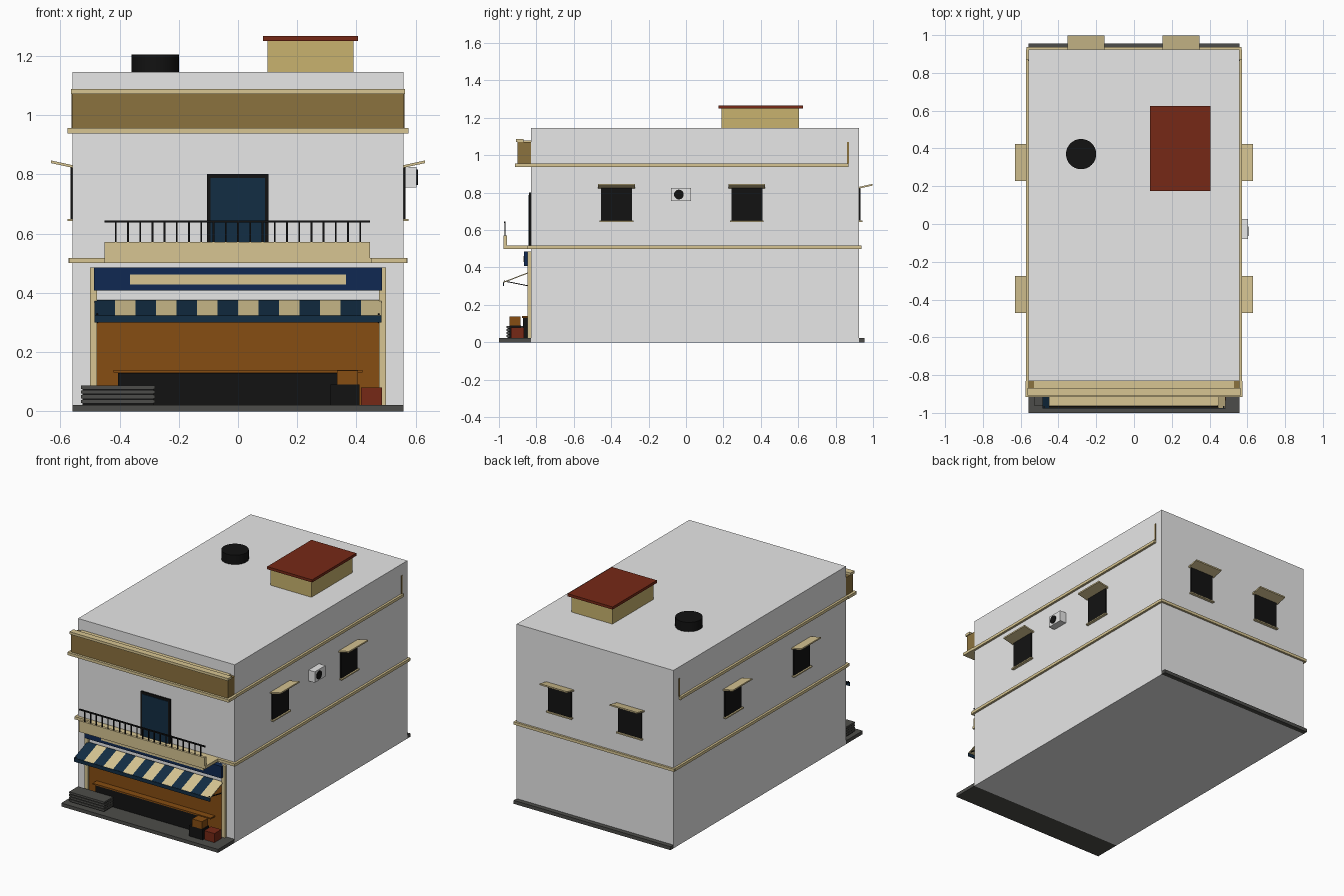
import bpy, math
from mathutils import Vector

if "Cube" in bpy.data.objects:
    bpy.data.objects.remove(bpy.data.objects["Cube"])


def material(name, r, g, b):
    m = bpy.data.materials.new(name)
    m.use_nodes = True
    m.diffuse_color = (r, g, b, 1)
    bsdf = next(n for n in m.node_tree.nodes if n.type == 'BSDF_PRINCIPLED')
    bsdf.inputs["Base Color"].default_value = (r, g, b, 1)
    return m


WALL = material("wall_grey", .8, .8, .8)
CREAM = material("cream_trim", .68, .56, .29)
BROWN = material("parapet_brown", .26, .168, .049)
TAN = material("rooftop_tan", .58, .45, .157)
ORANGE = material("shop_orange", .24, .074, .006)
NAVY = material("sign_navy", .005, .022, .085)
BLUE = material("awning_blue", .006, .026, .057)
RED = material("roof_red", .183, .022, .008)
BLACK = material("black", .006, .006, .006)
STONE = material("pavement_grey", .073, .073, .067)

FACES = [(0, 1, 3, 2), (4, 6, 7, 5), (0, 4, 5, 1), (2, 3, 7, 6), (0, 2, 6, 4), (1, 5, 7, 3)]


def mesh(name, verts, faces, mat):
    me = bpy.data.meshes.new(name)
    me.from_pydata(verts, [], faces)
    me.materials.append(mat)
    ob = bpy.data.objects.new(name, me)
    bpy.context.collection.objects.link(ob)
    return ob


def box(name, mat, x, y, z):
    """Box spanning the three given (low, high) ranges."""
    return mesh(name, [(a, b, c) for a in x for b in y for c in z], FACES, mat)


def slant(name, mat, x, start, end, t):
    """Plate spanning x whose side runs from start to end in (y, z)."""
    verts = [(a, p[0], p[1] + d) for a in x for p in (start, end) for d in (0, t)]
    return mesh(name, verts, FACES, mat)


def cylinder(name, mat, loc, radius, depth, rot=(0, 0, 0)):
    bpy.ops.mesh.primitive_cylinder_add(vertices=32, radius=radius, depth=depth,
                                        location=loc, rotation=rot)
    ob = bpy.context.object
    ob.name = name
    ob.data.materials.append(mat)
    bpy.ops.object.shade_smooth_by_angle()


# Main block and pavement
W, FRONT, BACK, TOP = .558, -.83, .925, 1.145
box("building", WALL, (-W, W), (FRONT, BACK), (0, TOP))
box("front_pavement", STONE, (-W, W), (-1, FRONT), (0, .022))
box("back_kerb", STONE, (-W, W), (BACK, .955), (0, .022))

# Parapet and cornices
box("parapet", BROWN, (-W, W), (-.9, FRONT), (.955, 1.072))
box("parapet_ledge", CREAM, (-.53, .53), (-.87, FRONT), (1.072, 1.078))
box("parapet_coping", CREAM, (-.564, .564), (-.908, -.868), (1.072, 1.088))
box("front_cornice", CREAM, (-.575, .575), (-.915, FRONT), (.938, .956))
box("front_band", CREAM, (-.57, .57), (-.848, FRONT), (.5, .518))
box("back_band", CREAM, (-.57, .57), (BACK, .938), (.5, .518))
for s, side in ((-1, "right"), (1, "left")):
    edge = sorted((s * W, s * .572))
    box(side + "_cornice", CREAM, edge, (FRONT, .87), (.938, .956))
    box(side + "_band", CREAM, edge, (FRONT, BACK), (.5, .518))
    box(side + "_cornice_post", BROWN, sorted((s * W, s * .562)), (.862, .872), (.956, 1.072))

# Balcony with railing
box("balcony_floor", CREAM, (-.45, .45), (-.975, -.848), (.5, .518))
box("balcony_front", CREAM, (-.45, .445), (-.975, -.958), (.518, .572))
box("rail", BLACK, (-.45, .445), (-.972, -.964), (.637, .645))
COUNT = 21
for i in range(COUNT):
    x = -.413 + .826 * i / (COUNT - 1)
    box("baluster", BLACK, (x - .003, x + .003), (-.971, -.965), (.57, .64))
box("balcony_door_frame", BLACK, (-.105, .103), (-.84, FRONT), (.518, .802))
box("balcony_door", BLUE, (-.093, .091), (-.843, -.838), (.518, .788))

# Shop front
box("shop_wall", ORANGE, (-.476, .476), (-.836, FRONT), (.022, .345))
for s, side in ((-1, "right"), (1, "left")):
    box(side + "_pilaster", CREAM, sorted((s * .476, s * .5)), (-.848, FRONT), (.022, .485))
box("sign", NAVY, (-.487, .487), (-.865, FRONT), (.408, .485))
box("sign_plate", CREAM, (-.365, .365), (-.87, -.864), (.428, .462))
box("counter", BLACK, (-.405, .335), (-.872, -.836), (.022, .13))
box("counter_top", ORANGE, (-.42, .42), (-.878, -.836), (.131, .14))

# Striped awning with its front valance and struts
STRIPES, HALF = 14, .484
step = 2 * HALF / STRIPES
for i in range(STRIPES):
    x = -HALF + i * step
    slant("awning_stripe", CREAM if i % 2 else BLUE, (x, x + step), (-.975, .318), (-.84, .37), .006)
box("awning_valance", BLUE, (-HALF, HALF), (-.978, -.972), (.3, .323))
for x in (-.478, .472):
    slant("awning_strut", BLACK, (x, x + .006), (-.973, .325), (-.836, .298), .005)

# Crates and a slatted stack on the pavement
box("black_crate", BLACK, (.312, .41), (-.945, -.882), (.022, .09))
box("orange_crate", ORANGE, (.335, .405), (-.945, -.885), (.09, .138))
box("red_crate", RED, (.415, .487), (-.935, -.865), (.022, .08))
for i in range(4):
    z = .028 + i * .016
    box("stacked_slat", STONE, (-.53, -.28), (-.96, -.87), (z, z + .011))
box("stack_core", BLACK, (-.525, -.285), (-.955, -.875), (.022, .085))


# Windows: built facing -y, then turned onto their walls
def window(where, x, y, angle):
    parts = [
        box(where + "_window", BLACK, (-.083, .083), (-.008, .002), (.65, .828)),
        box(where + "_window_sill", CREAM, (-.09, .09), (-.018, .002), (.642, .65)),
        slant(where + "_window_canopy", CREAM, (-.098, .098), (0, .822), (-.073, .838), .009),
    ]
    for p in parts:
        p.location = Vector((x, y, 0))
        p.rotation_euler.z = angle


for y in (-.372, .325):
    window("left", W, y, math.pi / 2)
    window("right", -W, y, -math.pi / 2)
for x in (-.253, .248):
    window("back", x, BACK, math.pi)

# Air conditioner on the left wall
box("air_conditioner", WALL, (W, .603), (-.08, .027), (.755, .825))
cylinder("air_conditioner_fan", BLACK, (.603, -.038, .79), .026, .008, (0, math.pi / 2, 0))

# Rooftop tank and hut
cylinder("water_tank", BLACK, (-.28, .37, TOP + .03), .08, .06)
box("roof_hut", TAN, (.1, .39), (.19, .605), (TOP, 1.25))
box("roof_hut_cover", RED, (.085, .405), (.175, .625), (1.25, 1.267))
